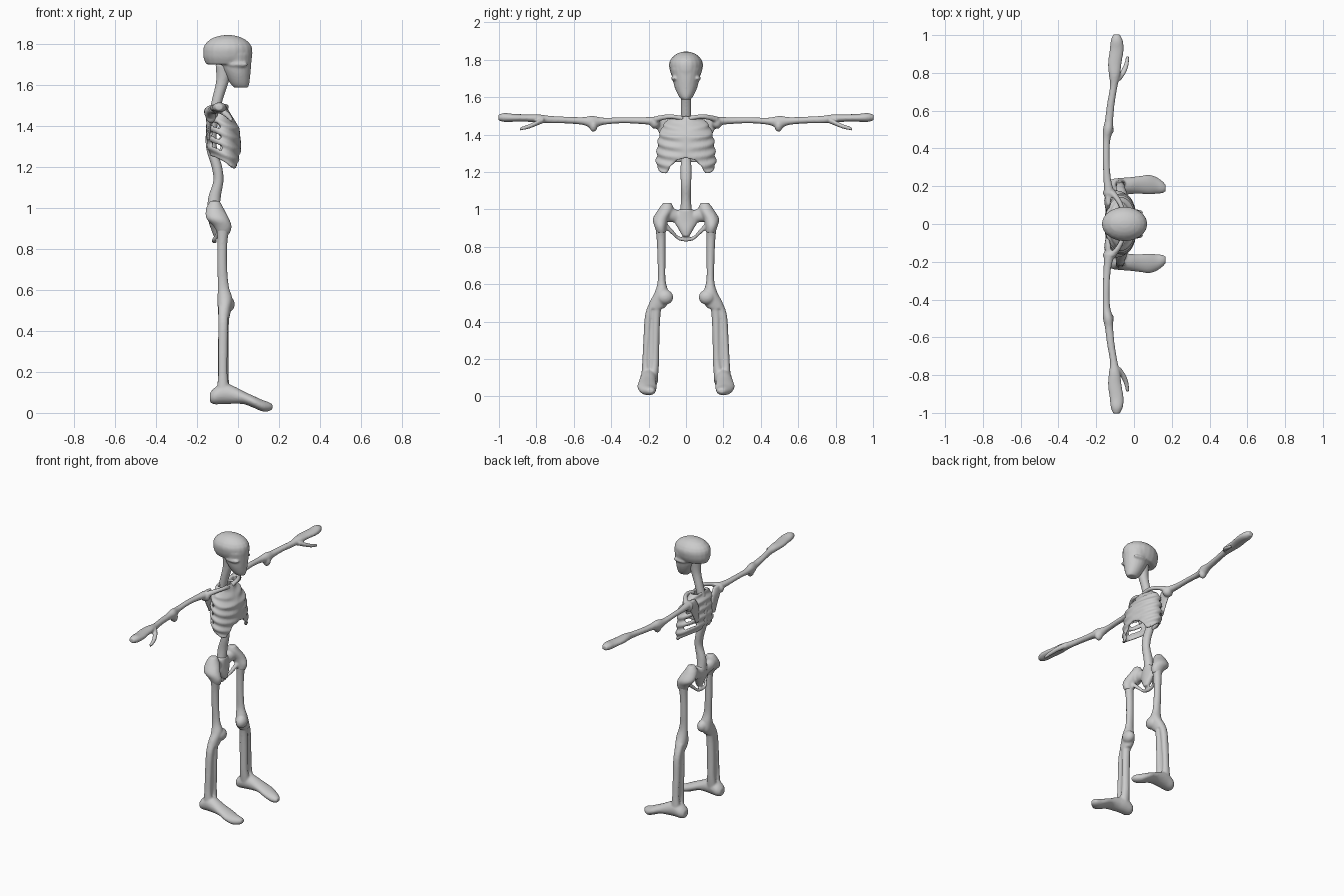
import bpy, bmesh, math
from mathutils import Vector

SEG = 20


def lerp_table(table, t):
    # linear lookup in rows of (key, values...)
    for a, b in zip(table, table[1:]):
        if t <= b[0]:
            k = max(0, (t - a[0]) / (b[0] - a[0]))
            return [p + (q - p) * k for p, q in zip(a[1:], b[1:])]
    return list(table[-1][1:])


def smooth_path(pts, sub=5):
    # Catmull-Rom through all numbers of each point
    p = [pts[0]] + list(pts) + [pts[-1]]
    out = []
    for i in range(1, len(p) - 2):
        for s in range(sub):
            t = s / sub
            out.append([0.5 * (2 * b + (c - a) * t + (2 * a - 5 * b + 4 * c - d) * t * t
                        + (3 * b - a - 3 * c + d) * t ** 3)
                        for a, b, c, d in zip(p[i - 1], p[i], p[i + 1], p[i + 2])])
    return out + [list(pts[-1])]


def tube(bm, axis, pts, side=1):
    # pts: x, y, z and two radii; sections lie across the given axis
    u, v = {'x': ((0, 1, 0), (0, 0, 1)), 'y': ((1, 0, 0), (0, 0, 1)), 'z': ((1, 0, 0), (0, 1, 0))}[axis]
    u, v = Vector(u), Vector(v)
    rings = []
    for x, y, z, a, b in smooth_path(pts):
        c = Vector((x, y, z))
        ring = []
        for i in range(SEG):
            w = 2 * math.pi * i / SEG
            co = c + u * (a * math.cos(w)) + v * (b * math.sin(w))
            co.y *= side
            ring.append(bm.verts.new(co))
        rings.append(ring)
    faces = []
    for r, s in zip(rings, rings[1:]):
        for i in range(SEG):
            j = (i + 1) % SEG
            faces.append(bm.faces.new((r[i], r[j], s[j], s[i])))
    faces += [bm.faces.new(rings[0]), bm.faces.new(rings[-1])]
    bmesh.ops.recalc_face_normals(bm, faces=faces)


def blob(bm, c, r, side=1):
    vs = bmesh.ops.create_uvsphere(bm, u_segments=20, v_segments=12, radius=1)['verts']
    for q in vs:
        q.co = Vector((c[0] + q.co.x * r[0], c[1] * side + q.co.y * r[1], c[2] + q.co.z * r[2]))


def finish(bm, name, shell=0, smooth=4):
    me = bpy.data.meshes.new(name)
    bm.to_mesh(me)
    bm.free()
    ob = bpy.data.objects.new(name, me)
    bpy.context.collection.objects.link(ob)
    if shell:
        m = ob.modifiers.new("thickness", 'SOLIDIFY')
        m.thickness, m.offset = shell, -1
    m = ob.modifiers.new("fuse", 'REMESH')
    m.mode, m.voxel_size, m.use_smooth_shade = 'VOXEL', 0.006, True
    m = ob.modifiers.new("soften", 'SMOOTH')
    m.factor, m.iterations = 0.5, smooth
    return ob


# skull: domed cranium, overhanging back, narrow jaw
bm = bmesh.new()
blob(bm, (-0.05, 0, 1.768), (0.121, 0.091, 0.076))
tube(bm, 'z', [(-0.05, 0, 1.70, 0.105, 0.068), (-0.05, 0, 1.74, 0.12, 0.086),
               (-0.05, 0, 1.79, 0.113, 0.088), (-0.055, 0, 1.83, 0.07, 0.05)])
tube(bm, 'z', [(0.015, 0, 1.587, 0.035, 0.025), (0.008, 0, 1.61, 0.048, 0.042),
               (-0.002, 0, 1.65, 0.062, 0.06), (-0.01, 0, 1.69, 0.074, 0.070),
               (-0.012, 0, 1.75, 0.08, 0.082)])
for s in (1, -1):
    blob(bm, (0.0, 0.062, 1.70), (0.05, 0.017, 0.014), s)
finish(bm, "skull")

# spine: neck, chest and lumbar column
bm = bmesh.new()
tube(bm, 'z', [(-0.065, 0, 1.70, 0.045, 0.04), (-0.075, 0, 1.62, 0.032, 0.03),
               (-0.10, 0, 1.53, 0.027, 0.028), (-0.125, 0, 1.42, 0.027, 0.027),
               (-0.13, 0, 1.30, 0.027, 0.027), (-0.103, 0, 1.20, 0.026, 0.03),
               (-0.096, 0, 1.13, 0.025, 0.028), (-0.115, 0, 1.05, 0.031, 0.027),
               (-0.12, 0, 0.97, 0.03, 0.035)])
finish(bm, "spine")

# rib cage: hollow ridged shell with an arched lower edge
bm = bmesh.new()
profile = [(1.19, -0.052, 0.067, 0.15), (1.25, -0.062, 0.077, 0.16), (1.32, -0.07, 0.084, 0.155),
           (1.39, -0.073, 0.08, 0.146), (1.45, -0.09, 0.06, 0.125), (1.50, -0.095, 0.035, 0.07)]
edge = [(0, 1.275), (0.35, 1.26), (0.8, 1.195), (1.1, 1.2), (1.6, 1.225), (2.4, 1.25), (3.15, 1.26)]
NA, NT = 72, 48
grid, wave = [], {}
for k in range(NT + 1):
    row = []
    for i in range(NA):
        w = 2 * math.pi * i / NA
        aw = min(w, 2 * math.pi - w)
        z = 1.50 + (lerp_table(edge, aw)[0] - 1.50) * k / NT
        xc, rx, ry = lerp_table(profile, z)
        wv = math.sin((z + 0.035 * math.cos(w)) * 2 * math.pi / 0.052)
        d = 0.005 * wv * min(1, aw / 0.5)
        row.append(bm.verts.new((xc + (rx + d) * math.cos(w), (ry + d) * math.sin(w), z)))
        wave[k, i] = (wv, aw, z)
    grid.append(row)
for k in range(NT):
    for i in range(NA):
        wv, aw, z = wave[k, i]
        if wv < -0.45 and 1.75 < aw < 2.6 and 1.27 < z < 1.42:
            continue  # gap between ribs
        j = (i + 1) % NA
        bm.faces.new((grid[k][i], grid[k + 1][i], grid[k + 1][j], grid[k][j]))
bmesh.ops.recalc_face_normals(bm, faces=bm.faces[:])
finish(bm, "rib_cage", shell=0.015, smooth=2)

# arms: collar bone, shoulder blade, arm bones, hand and thumb
for s, label in ((1, "left"), (-1, "right")):
    bm = bmesh.new()
    tube(bm, 'y', [(-0.065, 0.015, 1.485, 0.018, 0.014), (-0.06, 0.07, 1.495, 0.014, 0.012),
                   (-0.08, 0.12, 1.492, 0.016, 0.014), (-0.12, 0.17, 1.478, 0.025, 0.018)], s)
    tube(bm, 'z', [(-0.145, 0.09, 1.33, 0.008, 0.012), (-0.143, 0.10, 1.39, 0.01, 0.035),
                   (-0.14, 0.12, 1.45, 0.016, 0.045), (-0.135, 0.135, 1.49, 0.012, 0.035)], s)
    blob(bm, (-0.13, 0.165, 1.463), (0.035, 0.028, 0.033), s)
    tube(bm, 'y', [(-0.13, 0.16, 1.472, 0.028, 0.024), (-0.142, 0.24, 1.474, 0.020, 0.018),
                   (-0.147, 0.34, 1.476, 0.018, 0.016), (-0.146, 0.44, 1.471, 0.020, 0.019),
                   (-0.137, 0.50, 1.466, 0.027, 0.034), (-0.132, 0.55, 1.472, 0.022, 0.021),
                   (-0.122, 0.64, 1.477, 0.020, 0.018), (-0.107, 0.73, 1.480, 0.020, 0.020),
                   (-0.103, 0.79, 1.486, 0.030, 0.022), (-0.102, 0.85, 1.488, 0.036, 0.020),
                   (-0.092, 0.92, 1.489, 0.037, 0.021), (-0.091, 0.97, 1.491, 0.032, 0.024),
                   (-0.093, 1.003, 1.491, 0.018, 0.015)], s)
    blob(bm, (-0.132, 0.495, 1.448), (0.026, 0.022, 0.034), s)
    tube(bm, 'y', [(-0.09, 0.76, 1.478, 0.02, 0.016), (-0.06, 0.80, 1.46, 0.017, 0.014),
                   (-0.042, 0.84, 1.443, 0.013, 0.012), (-0.033, 0.888, 1.43, 0.009, 0.009)], s)
    finish(bm, label + "_arm", smooth=3)

# pelvis: tapering sacrum, hip wings, thin lower arch
bm = bmesh.new()
tube(bm, 'z', [(-0.115, 0, 1.00, 0.03, 0.035), (-0.115, 0, 0.94, 0.03, 0.062),
               (-0.105, 0, 0.89, 0.024, 0.038), (-0.10, 0, 0.855, 0.016, 0.018)])
for s in (1, -1):
    tube(bm, 'y', [(-0.12, 0.0, 0.95, 0.026, 0.04), (-0.12, 0.05, 0.962, 0.028, 0.036),
                   (-0.115, 0.10, 0.978, 0.038, 0.045), (-0.095, 0.15, 0.955, 0.04, 0.03)], s)
    tube(bm, 'z', [(-0.112, 0.10, 1.035, 0.022, 0.022), (-0.113, 0.108, 1.00, 0.042, 0.04),
                   (-0.10, 0.135, 0.95, 0.055, 0.042), (-0.075, 0.137, 0.91, 0.044, 0.032),
                   (-0.07, 0.132, 0.875, 0.03, 0.024)], s)
    tube(bm, 'y', [(-0.115, 0.0, 0.837, 0.012, 0.011), (-0.115, 0.04, 0.846, 0.011, 0.011),
                   (-0.10, 0.065, 0.87, 0.011, 0.014), (-0.08, 0.11, 0.915, 0.014, 0.02)], s)
finish(bm, "pelvis", smooth=3)

# legs: thigh bone, knee, paired shin bones and foot
for s, label in ((1, "left"), (-1, "right")):
    bm = bmesh.new()
    tube(bm, 'z', [(-0.07, 0.136, 0.92, 0.035, 0.03), (-0.076, 0.133, 0.84, 0.025, 0.024),
                   (-0.077, 0.131, 0.72, 0.024, 0.021), (-0.072, 0.13, 0.62, 0.027, 0.021),
                   (-0.064, 0.13, 0.56, 0.036, 0.036), (-0.066, 0.14, 0.51, 0.033, 0.052),
                   (-0.068, 0.162, 0.47, 0.028, 0.045)], s)
    blob(bm, (-0.05, 0.112, 0.53), (0.034, 0.044, 0.04), s)
    tube(bm, 'z', [(-0.067, 0.15, 0.52, 0.03, 0.03), (-0.07, 0.16, 0.44, 0.026, 0.024),
                   (-0.072, 0.163, 0.30, 0.026, 0.021), (-0.072, 0.166, 0.18, 0.026, 0.022),
                   (-0.07, 0.18, 0.10, 0.035, 0.03)], s)
    tube(bm, 'z', [(-0.072, 0.165, 0.52, 0.024, 0.02), (-0.072, 0.197, 0.44, 0.024, 0.021),
                   (-0.074, 0.210, 0.30, 0.023, 0.018), (-0.074, 0.216, 0.18, 0.023, 0.018),
                   (-0.072, 0.21, 0.10, 0.035, 0.03)], s)
    tube(bm, 'z', [(-0.073, 0.182, 0.46, 0.018, 0.022), (-0.073, 0.188, 0.15, 0.018, 0.022)], s)
    tube(bm, 'x', [(-0.137, 0.195, 0.075, 0.025, 0.022), (-0.115, 0.195, 0.082, 0.043, 0.04),
                   (-0.07, 0.197, 0.095, 0.047, 0.052), (-0.02, 0.203, 0.087, 0.045, 0.043),
                   (0.03, 0.207, 0.073, 0.047, 0.031), (0.08, 0.208, 0.052, 0.052, 0.029),
                   (0.12, 0.204, 0.035, 0.044, 0.028), (0.15, 0.195, 0.03, 0.032, 0.022),
                   (0.168, 0.19, 0.03, 0.018, 0.012)], s)
    finish(bm, label + "_leg", smooth=3)
